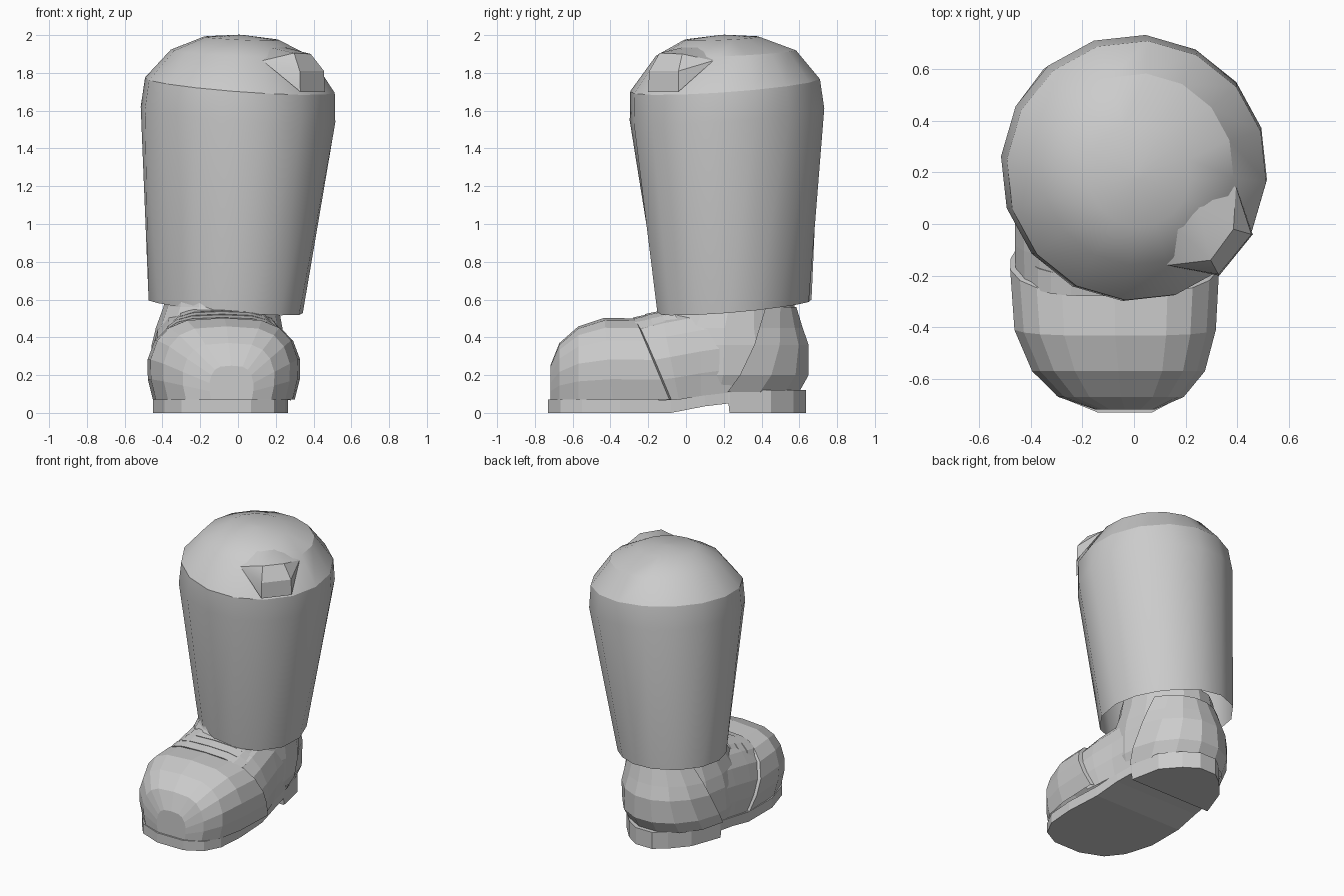
import bpy, bmesh
from math import sin, cos, pi, radians

if "Cube" in bpy.data.objects:
    bpy.data.objects.remove(bpy.data.objects["Cube"])


def make(name, rings, closed=True, caps=(False, False), smooth=None):
    """Skin a list of equal-length point rings into one mesh object."""
    bm = bmesh.new()
    vs = [[bm.verts.new(p) for p in r] for r in rings]
    n = len(rings[0])
    for a, b in zip(vs, vs[1:]):
        for i in range(n if closed else n - 1):
            j = (i + 1) % n
            bm.faces.new((a[i], a[j], b[j], b[i]))
    if caps[0]:
        bm.faces.new(vs[0][::-1])
    if caps[1]:
        bm.faces.new(vs[-1])
    bmesh.ops.remove_doubles(bm, verts=bm.verts, dist=1e-5)
    bmesh.ops.recalc_face_normals(bm, faces=bm.faces)
    me = bpy.data.meshes.new(name)
    bm.to_mesh(me)
    bm.free()
    ob = bpy.data.objects.new(name, me)
    bpy.context.collection.objects.link(ob)
    if smooth:
        bpy.ops.object.select_all(action='DESELECT')
        ob.select_set(True)
        bpy.context.view_layer.objects.active = ob
        bpy.ops.object.shade_smooth_by_angle(angle=radians(smooth))
    return ob


def leg_ring(cx, cy, r, z, squash=0.0, tilt=1.0, n=16):
    """Tilted ring; squash flattens it along the x = y diagonal."""
    pts = []
    for i in range(n):
        a = 2 * pi * i / n + radians(-5)
        k = r * (1 - squash * sin(2 * a))
        dx, dy = k * cos(a), k * sin(a)
        pts.append((cx + dx, cy + dy, z + tilt * (0.07 * dy - 0.075 * dx)))
    return pts


def arch(y, cx, w, zb, zt, shear=0.0, n=10, e=3.3):
    """Upright boot cross-section, tucked in where it meets the sole."""
    half = [(w * 0.9, zb), (w * 0.965, zb + (zt - zb) * 0.25)]
    for i in range(1, n // 2):
        a = pi * i / n
        half.append((w * cos(a) ** (2 / e), zb + (zt - zb) * sin(a) ** (2 / e)))
    pts = half + [(0, zt)] + [(-x, z) for x, z in reversed(half)]
    return [(cx + x, y + shear * (0.48 - z), z) for x, z in pts]


def arc(z, yf, yb, w, cx, a0, a1, n, off=0.0):
    cy, ry = (yf + yb) / 2, (yb - yf) / 2 + off
    return [(cx + (w + off) * cos(a), cy + ry * sin(a), z)
            for a in (radians(a0 + (a1 - a0) * i / n) for i in range(n + 1))]


# Tapered leg, open below, with a domed top
make("leg", [
    leg_ring(-0.065, 0.257, 0.402, 0.562, squash=0.11),
    leg_ring(0.0, 0.217, 0.517, 1.58),
    leg_ring(0.01, 0.207, 0.504, 1.735),
    leg_ring(0.015, 0.212, 0.372, 1.905, tilt=0.6),
    leg_ring(0.02, 0.19, 0.2, 1.983, tilt=0.6),
    leg_ring(0.02, 0.19, 0.02, 2.0),
], caps=(False, True), smooth=29)

# Raised fold with a pleat at each side on the front right of the rim
a, b = (0.33, -0.2, 1.70), (0.46, -0.04, 1.70)
tip_l, tip_r = (0.13, -0.16, 1.865), (0.395, 0.145, 1.865)
make("rim_fold", [
    [a, a, b, b],
    [tip_l, (0.327, -0.195, 1.81), (0.455, -0.04, 1.81), tip_r],
    [tip_l, (0.297, -0.14, 1.905), (0.385, -0.02, 1.90), tip_r],
    [(0.09, -0.05, 1.925), (0.17, -0.02, 1.935), (0.25, 0.06, 1.935), (0.27, 0.14, 1.92)],
], closed=False, smooth=29)

# Sole with raised waist and square-fronted heel: y, left, right, bottom, top
sole = [(-0.73, -0.14, 0.07, 0, 0.07), (-0.665, -0.3, 0.19, 0, 0.07),
        (-0.55, -0.39, 0.25, 0, 0.07), (-0.35, -0.45, 0.265, 0, 0.07),
        (-0.08, -0.45, 0.25, 0, 0.072), (0.1, -0.445, 0.23, 0.035, 0.1),
        (0.225, -0.44, 0.21, 0.05, 0.12), (0.23, -0.44, 0.21, 0, 0.12),
        (0.45, -0.36, 0.165, 0, 0.12), (0.57, -0.255, 0.06, 0, 0.12),
        (0.635, -0.17, -0.04, 0, 0.12)]
make("sole", [[(l, y, bt), (r, y, bt), (r, y, t), (l, y, t)] for y, l, r, bt, t in sole],
     caps=(True, True))

# Rounded toe cap with a slanted rear edge
make("toe_cap", [
    arch(-0.718, -0.035, 0.12, 0.07, 0.25),
    arch(-0.67, -0.05, 0.25, 0.07, 0.37),
    arch(-0.57, -0.06, 0.345, 0.07, 0.458),
    arch(-0.43, -0.073, 0.402, 0.07, 0.503, 0.1),
    arch(-0.26, -0.075, 0.417, 0.07, 0.5, 0.42),
    arch(-0.25, -0.075, 0.39, 0.07, 0.48, 0.42),
], closed=False, caps=(True, False))

# Middle of the boot upper
make("vamp", [
    arch(-0.32, -0.075, 0.395, 0.065, 0.48, 0.42),
    arch(-0.12, -0.085, 0.388, 0.07, 0.53, 0.2),
    arch(0.08, -0.1, 0.37, 0.09, 0.57),
    arch(0.25, -0.11, 0.352, 0.11, 0.6),
], closed=False)

# Ankle body and heel counter share one set of levels: z, front, back, half width, x
levels = [(0.11, -0.24, 0.595, 0.325, -0.115), (0.2, -0.25, 0.645, 0.355, -0.11),
          (0.36, -0.24, 0.643, 0.352, -0.105), (0.45, -0.2, 0.61, 0.335, -0.1),
          (0.56, -0.12, 0.575, 0.305, -0.09)]
make("ankle", [arc(*l, 0, 337.5, 15) for l in levels + [(0.66, -0.09, 0.56, 0.29, -0.085)]])
make("heel_counter", [arc(*l, 5 + 60 * (l[0] - 0.1), 175 - 60 * (l[0] - 0.1), 7, 0.013)
                      for l in levels], closed=False)

# Overlapping lace bands stepping up the tongue
for i in range(3):
    y, z, w = -0.27 + 0.07 * i, 0.505 + 0.018 * i, 0.325 - 0.012 * i
    make(f"lace_band_{i + 1}", [arch(y, -0.085, w, 0.3, z, 0.4),
                                arch(y + 0.09, -0.085, w, 0.3, z + 0.018, 0.4)],
         closed=False, caps=(True, True))
